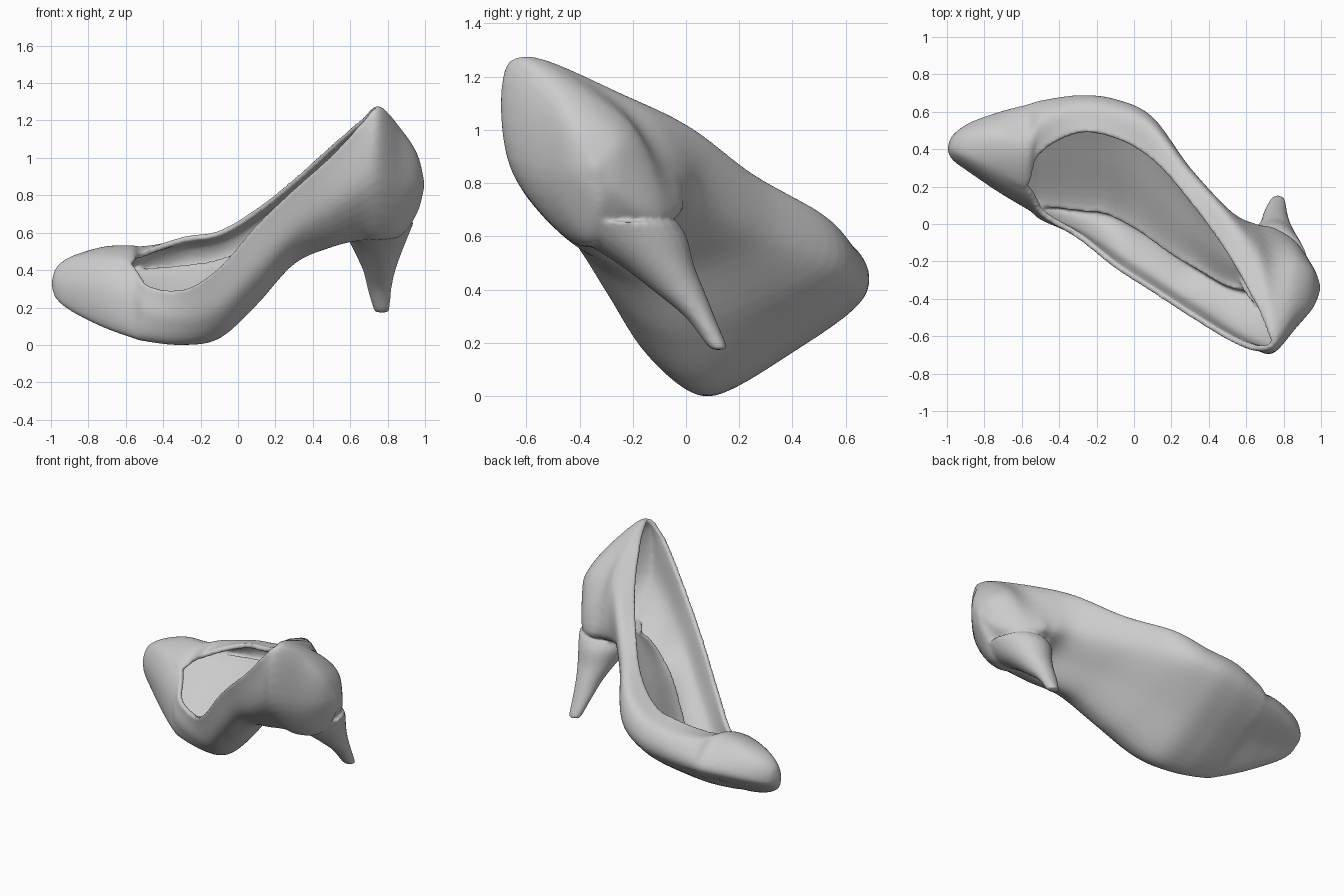
import bpy, bmesh, math
from mathutils import Vector

if "Cube" in bpy.data.objects:
    bpy.data.objects.remove(bpy.data.objects["Cube"])

# Guide rails, sampled at shared stations along x: (y, z) pairs
X = [-1, -.97, -.88, -.72, -.57, -.5, -.3, -.1, .1, .3, .5, .65, .75, .87, .96, 1]
NEAR_RIM = [(.4, .33), (.39, .42), (.35, .47), (.27, .48), (.2, .45), (.05, .33), (-.08, .30), (-.24, .42),
            (-.37, .65), (-.5, .84), (-.62, 1.02), (-.68, 1.18), (-.64, 1.28), (-.5, 1.16), (-.42, 1.02), (-.34, .86)]
FAR_RIM = [(.4, .33), (.39, .42), (.35, .47), (.27, .48), (.2, .45), (.38, .51), (.49, .585), (.46, .62),
           (.34, .74), (.12, .9), (-.16, 1.08), (-.42, 1.21), (-.64, 1.28), (-.5, 1.16), (-.42, 1.02), (-.34, .86)]
NEAR_SOLE = [(.4, .33), (.36, .25), (.31, .18), (.21, .1), (.12, .045), (.11, .025), (.09, .005), (.06, .04),
             (-.05, .22), (-.2, .44), (-.33, .53), (-.38, .57), (-.42, .58), (-.38, .6), (-.34, .72), (-.34, .86)]
FAR_SOLE = [(.4, .33), (.47, .32), (.54, .34), (.6, .36), (.64, .37), (.655, .37), (.67, .38), (.65, .41),
            (.55, .48), (.27, .62), (.06, .74), (0, .74), (-.02, .72), (-.1, .7), (-.24, .78), (-.34, .86)]


def spline(pts, n):
    """Catmull-Rom through pts, n samples per span; wraps if the ends meet."""
    closed = (pts[0] - pts[-1]).length < 1e-5
    a = pts[-2] if closed else pts[0] * 2 - pts[1]
    b = pts[1] if closed else pts[-1] * 2 - pts[-2]
    p = [a] + pts + [b]
    out = []
    for i in range(1, len(p) - 2):
        p0, p1, p2, p3 = p[i - 1:i + 3]
        for k in range(n):
            t = k / n
            out.append(0.5 * (2 * p1 + (p2 - p0) * t + (2 * p0 - 5 * p1 + 4 * p2 - p3) * t * t
                              + (3 * p1 - p0 - 3 * p2 + p3) * t ** 3))
    return out + [pts[-1].copy()]


def bulged_mid(a, b, ratio, limit=9):
    """Midpoint of a-b pushed outward within the x-section."""
    d = b - a
    out = Vector((0, d.z, -d.y))
    off = min(ratio * d.length, limit)
    return (a + b) / 2 + (out.normalized() * off if d.length > 1e-6 else out)


def section(i):
    n, s, t, f = [Vector((X[i], *rail[i])) for rail in (NEAR_RIM, NEAR_SOLE, FAR_SOLE, FAR_RIM)]
    return spline([n, bulged_mid(n, s, .18), s, bulged_mid(s, t, .04), t, bulged_mid(t, f, .32, .13), f], 6)


def make_object(name, grid, cap=False):
    bm = bmesh.new()
    rows = [[bm.verts.new(p) for p in r] for r in grid]
    for a, b in zip(rows, rows[1:]):
        for j in range(len(a) - 1):
            bm.faces.new((a[j], a[j + 1], b[j + 1], b[j]))
    if cap:
        bm.faces.new(rows[0][:-1])
        bm.faces.new(rows[-1][:-1])
    bmesh.ops.remove_doubles(bm, verts=bm.verts, dist=2e-4)
    if cap:
        bmesh.ops.recalc_face_normals(bm, faces=bm.faces)
    me = bpy.data.meshes.new(name)
    bm.to_mesh(me)
    bm.free()
    ob = bpy.data.objects.new(name, me)
    bpy.context.collection.objects.link(ob)
    return ob


def bake(ob):
    """Replace the mesh by its modified result."""
    dg = bpy.context.evaluated_depsgraph_get()
    me = bpy.data.meshes.new_from_object(ob.evaluated_get(dg))
    ob.modifiers.clear()
    ob.data = me


def thicken(ob, t):
    m = ob.modifiers.new("thickness", 'SOLIDIFY')
    m.thickness, m.offset = t, -1
    bake(ob)


# Loft the upper: smooth across each section, then along the length
cols = [spline(list(c), 6) for c in zip(*[section(i) for i in range(len(X))])]
grid = [list(r) for r in zip(*cols)]
upper = make_object("pump_shoe", grid)
thicken(upper, .032)

# Thick footbed along the sole
sole = make_object("footbed", [r[12:25] for r in grid[12:-15]])
thicken(sole, .085)

# Tapered heel: (z, centre x, centre y, radius x, radius y)
HEEL = [(.18, .77, .125, .028, .022), (.195, .768, .117, .042, .036), (.3, .757, .055, .063, .055),
        (.4, .755, -.025, .085, .095), (.5, .75, -.11, .125, .14), (.6, .745, -.2, .17, .205),
        (.66, .75, -.25, .19, .22)]
rings = []
for k in range(25):
    a = k % 24 * math.tau / 24
    rings.append(spline([Vector((x + rx * math.cos(a), y + ry * math.sin(a), z))
                         for z, x, y, rx, ry in HEEL], 4))
heel = make_object("heel", [list(r) for r in zip(*rings)], cap=True)

# Fuse the parts into one smooth skin
bpy.ops.object.select_all(action='DESELECT')
for o in (upper, sole, heel):
    o.select_set(True)
bpy.context.view_layer.objects.active = upper
bpy.ops.object.join()
m = upper.modifiers.new("fuse", 'REMESH')
m.mode, m.voxel_size = 'VOXEL', .011
m = upper.modifiers.new("soften", 'SMOOTH')
m.factor, m.iterations = .5, 6
bake(upper)

# Stand on the ground, shade smooth
low = min(v.co.z for v in upper.data.vertices)
for v in upper.data.vertices:
    v.co.z -= low
bpy.ops.object.shade_smooth()
